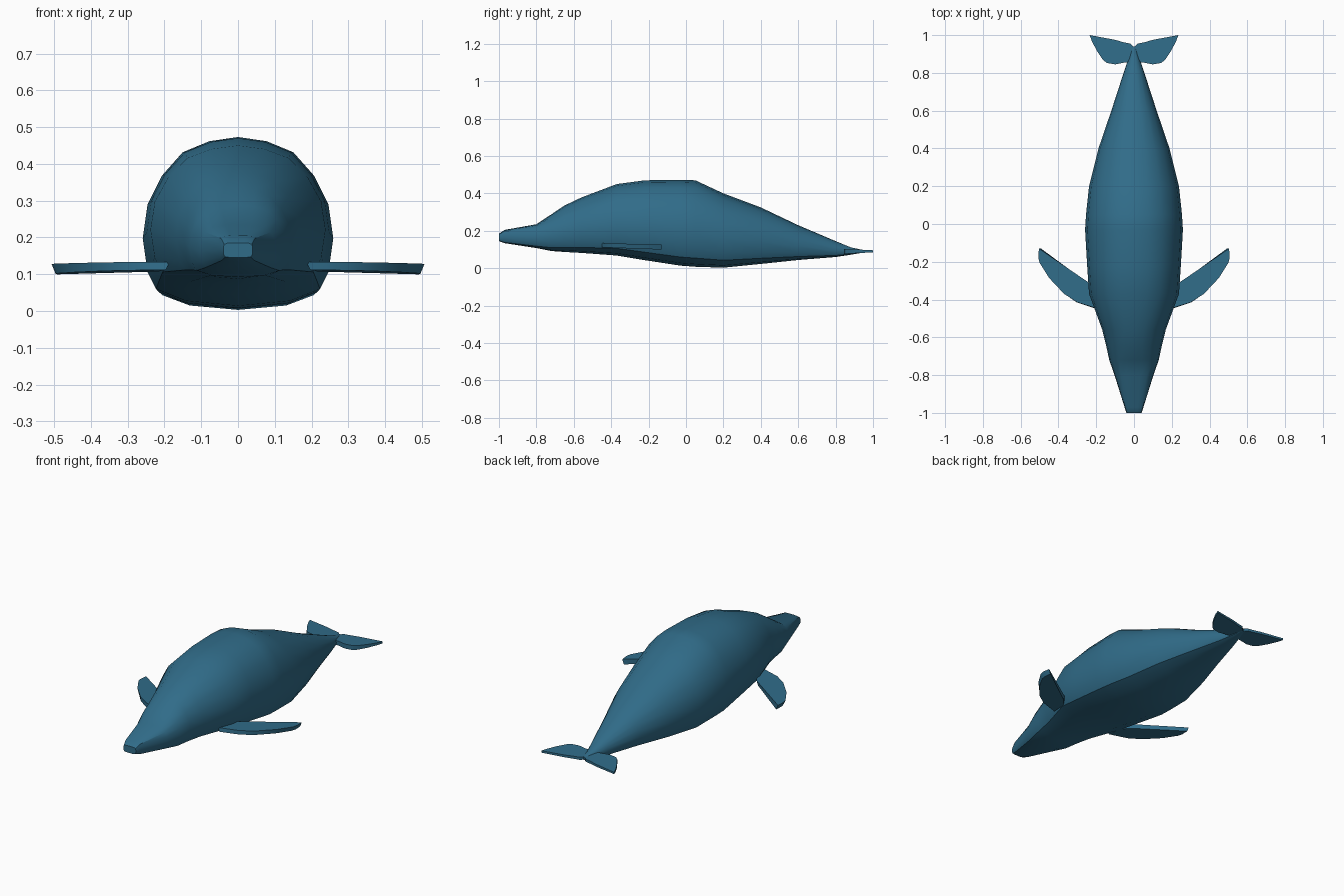
import bpy, bmesh, math

if "Cube" in bpy.data.objects:
    bpy.data.objects.remove(bpy.data.objects["Cube"])

mat = bpy.data.materials.new("sea_blue")
mat.diffuse_color = (0.03, 0.15, 0.25, 1)
mat.use_nodes = True
mat.node_tree.nodes["Principled BSDF"].inputs["Base Color"].default_value = mat.diffuse_color


def finish(name, bm, angle):
    bmesh.ops.recalc_face_normals(bm, faces=bm.faces)
    me = bpy.data.meshes.new(name)
    bm.to_mesh(me)
    bm.free()
    ob = bpy.data.objects.new(name, me)
    bpy.context.collection.objects.link(ob)
    me.materials.append(mat)
    bpy.ops.object.select_all(action='DESELECT')
    ob.select_set(True)
    bpy.context.view_layer.objects.active = ob
    bpy.ops.object.shade_smooth_by_angle(angle=math.radians(angle))
    return ob


# Half cross-sections (x, height), from back ridge down to belly
ROUND = [(0, 1), (.3, .975), (.58, .91), (.8, .77), (.95, .6), (1, .4),
         (.95, .2), (.86, .1), (.55, .03), (0, 0)]
BOXY = [(0, 1), (.4, 1), (.75, .98), (.93, .9), (1, .7), (1, .45),
        (.97, .2), (.85, .06), (.5, .0), (0, 0)]

# Body stations: y, half width, top, bottom, squareness
STATIONS = [
    (-1.0, .040, .185, .145, 1), (-.97, .050, .205, .134, 1),
    (-.80, .103, .235, .108, .5), (-.72, .131, .288, .092, .2),
    (-.65, .146, .335, .087, 0), (-.56, .168, .378, .082, 0),
    (-.37, .238, .450, .068, 0), (-.22, .248, .470, .043, 0),
    (-.03, .259, .473, .014, 0), (.05, .254, .470, .008, 0),
    (.20, .238, .400, .003, 0), (.40, .188, .325, .023, 0),
    (.60, .120, .230, .044, 0), (.80, .055, .145, .060, 0),
    (.88, .028, .112, .072, 0), (.94, .010, .099, .082, 0)]

bm = bmesh.new()
rings = []
for y, w, top, bot, sq in STATIONS:
    half = [((a + (c - a) * sq) * w, bot + (b + (d - b) * sq) * (top - bot))
            for (a, b), (c, d) in zip(ROUND, BOXY)]
    loop = half + [(-x, z) for x, z in half[-2:0:-1]]
    rings.append([bm.verts.new((x, y, z)) for x, z in loop])
n = len(rings[0])
for r, s in zip(rings, rings[1:]):
    for i in range(n):
        j = (i + 1) % n
        bm.faces.new((r[i], r[j], s[j], s[i]))
bm.faces.new(rings[0])
bm.faces.new(rings[-1])
finish("body", bm, 32)


def fin(name, outline, top, bottom, inset):
    """Flat plate from an outline; top and bottom give z for each y."""
    cx = sum(p[0] for p in outline) / len(outline)
    bm = bmesh.new()
    up = [bm.verts.new((x, y, top(y))) for x, y in outline]
    lo = [bm.verts.new((cx + (x - cx) * inset, y, bottom(y))) for x, y in outline]
    bm.faces.new(up)
    bm.faces.new(lo[::-1])
    for i in range(len(up)):
        j = (i + 1) % len(up)
        bm.faces.new((up[i], lo[i], lo[j], up[j]))
    return finish(name, bm, 30)


# Flippers, mirrored across the body
flipper = [(.185, -.45), (.235, -.435), (.30, -.415), (.37, -.37), (.45, -.285),
           (.50, -.205), (.507, -.175), (.503, -.13), (.24, -.31), (.195, -.36)]
ob = fin("flippers", flipper, lambda y: .127 - .022 * (y + .14),
         lambda y: .100 - .038 * (y + .14), .93)
ob.modifiers.new("mirror", 'MIRROR').use_axis[0] = True

# Tail flukes, one plate with a centre notch
side = [(.02, .955), (.055, .962), (.10, .975), (.235, 1.0), (.222, .965),
        (.195, .915), (.165, .87), (.145, .853), (.10, .845), (.05, .855)]
flukes = [(0, .935)] + side + [(0, .86)] + [(-x, y) for x, y in side[::-1]]
fin("tail_flukes", flukes, lambda y: .096 + .05 * (1 - y),
    lambda y: .085 - .05 * (1 - y), 1)
